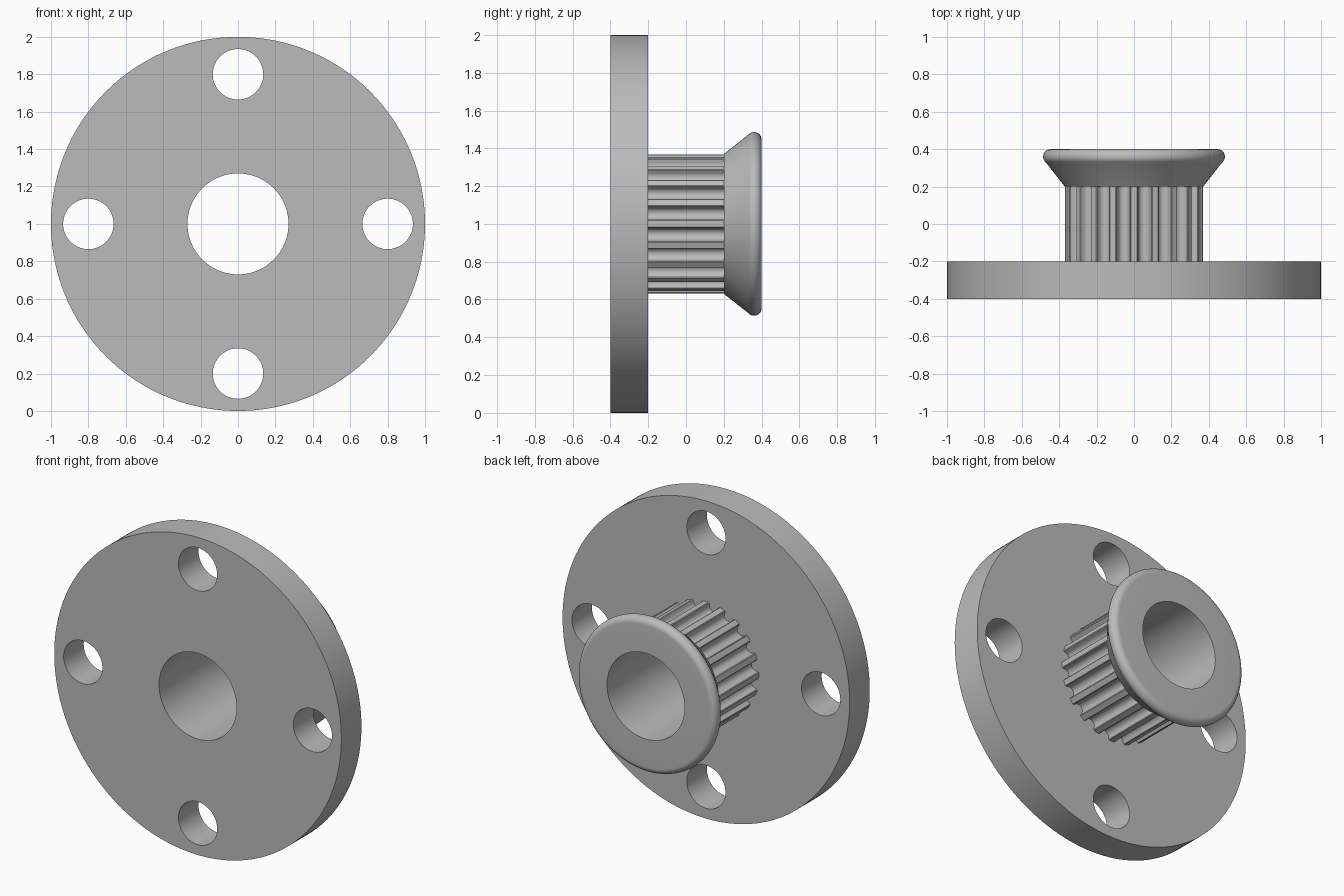
import bpy
import bmesh
from math import sin, cos, pi, radians

cube = bpy.data.objects.get("Cube")
if cube:
    bpy.data.objects.remove(cube, do_unlink=True)

BORE = 0.27
TEETH = 20
TIP, ROOT, GROOVE = 0.366, 0.32, 0.033

metal = bpy.data.materials.new("grey_metal")
metal.use_nodes = True
metal.diffuse_color = (0.5, 0.5, 0.5, 1)
metal.node_tree.nodes["Principled BSDF"].inputs["Base Color"].default_value = (0.5, 0.5, 0.5, 1)


def circle(radius, cx=0, cy=0, n=96):
    return [(cx + radius * cos(2 * pi * i / n), cy + radius * sin(2 * pi * i / n))
            for i in range(n)]


def finish(obj):
    """Weld, orient the normals, shade and colour a mesh part."""
    bm = bmesh.new()
    bm.from_mesh(obj.data)
    bmesh.ops.remove_doubles(bm, verts=bm.verts, dist=1e-5)
    bmesh.ops.recalc_face_normals(bm, faces=bm.faces)
    bm.to_mesh(obj.data)
    bm.free()
    obj.data.materials.clear()
    obj.data.materials.append(metal)
    bpy.ops.object.select_all(action="DESELECT")
    obj.select_set(True)
    bpy.context.view_layer.objects.active = obj
    bpy.ops.object.shade_smooth_by_angle(angle=radians(30))


def extruded(name, outlines, y0, y1):
    """Fill closed outlines (inner ones are holes) and extrude along y."""
    curve = bpy.data.curves.new(name, "CURVE")
    curve.dimensions = "2D"
    curve.fill_mode = "BOTH"
    curve.extrude = (y1 - y0) / 2
    for points in outlines:
        spline = curve.splines.new("POLY")
        spline.points.add(len(points) - 1)
        for p, (x, y) in zip(spline.points, points):
            p.co = (x, y, 0, 1)
        spline.use_cyclic_u = True
    obj = bpy.data.objects.new(name, curve)
    bpy.context.collection.objects.link(obj)
    obj.location = (0, (y0 + y1) / 2, 1)
    obj.rotation_euler = (pi / 2, 0, 0)
    bpy.ops.object.select_all(action="DESELECT")
    obj.select_set(True)
    bpy.context.view_layer.objects.active = obj
    bpy.ops.object.convert(target="MESH")
    finish(bpy.context.object)


def lathed(name, profile, steps=96):
    """Revolve a closed (radius, y) profile about the y axis."""
    bm = bmesh.new()
    verts = [bm.verts.new((r, y, 0)) for r, y in profile]
    edges = [bm.edges.new((verts[i - 1], v)) for i, v in enumerate(verts)]
    bmesh.ops.spin(bm, geom=verts + edges, cent=(0, 0, 0), axis=(0, 1, 0),
                   angle=2 * pi, steps=steps)
    mesh = bpy.data.meshes.new(name)
    bm.to_mesh(mesh)
    bm.free()
    obj = bpy.data.objects.new(name, mesh)
    bpy.context.collection.objects.link(obj)
    obj.location.z = 1
    finish(obj)


# Mounting plate with centre bore and four bolt holes
bolts = [circle(0.135, 0.8 * cos(k * pi / 2), 0.8 * sin(k * pi / 2), 64) for k in range(4)]
extruded("mounting_plate", [circle(1, n=160), circle(BORE)] + bolts, -0.4, -0.2)

# Toothed hub: round-bottomed grooves with softened tooth corners
groove = [(TIP, -0.041), (TIP - 0.003, -0.036)]
for i in range(13):
    a = pi * i / 12
    groove.append((ROOT + GROOVE * (1 - sin(a)), -GROOVE * cos(a)))
groove += [(TIP - 0.003, 0.036), (TIP, 0.041)]
outline = []
for k in range(TEETH):
    t = 2 * pi * (k + 0.5) / TEETH
    outline += [(r * cos(t) - s * sin(t), r * sin(t) + s * cos(t)) for r, s in groove]
extruded("toothed_hub", [outline, circle(BORE)], -0.2, 0.2)

# Flared end flange with a rounded rim
rim = [(0.446 + 0.04 * sin(a), 0.36 + 0.04 * cos(a))
       for a in (radians(142 * i / 14) for i in range(15))]
lathed("end_flange", [(BORE, 0.4)] + rim + [(0.37, 0.2), (BORE, 0.2)])
